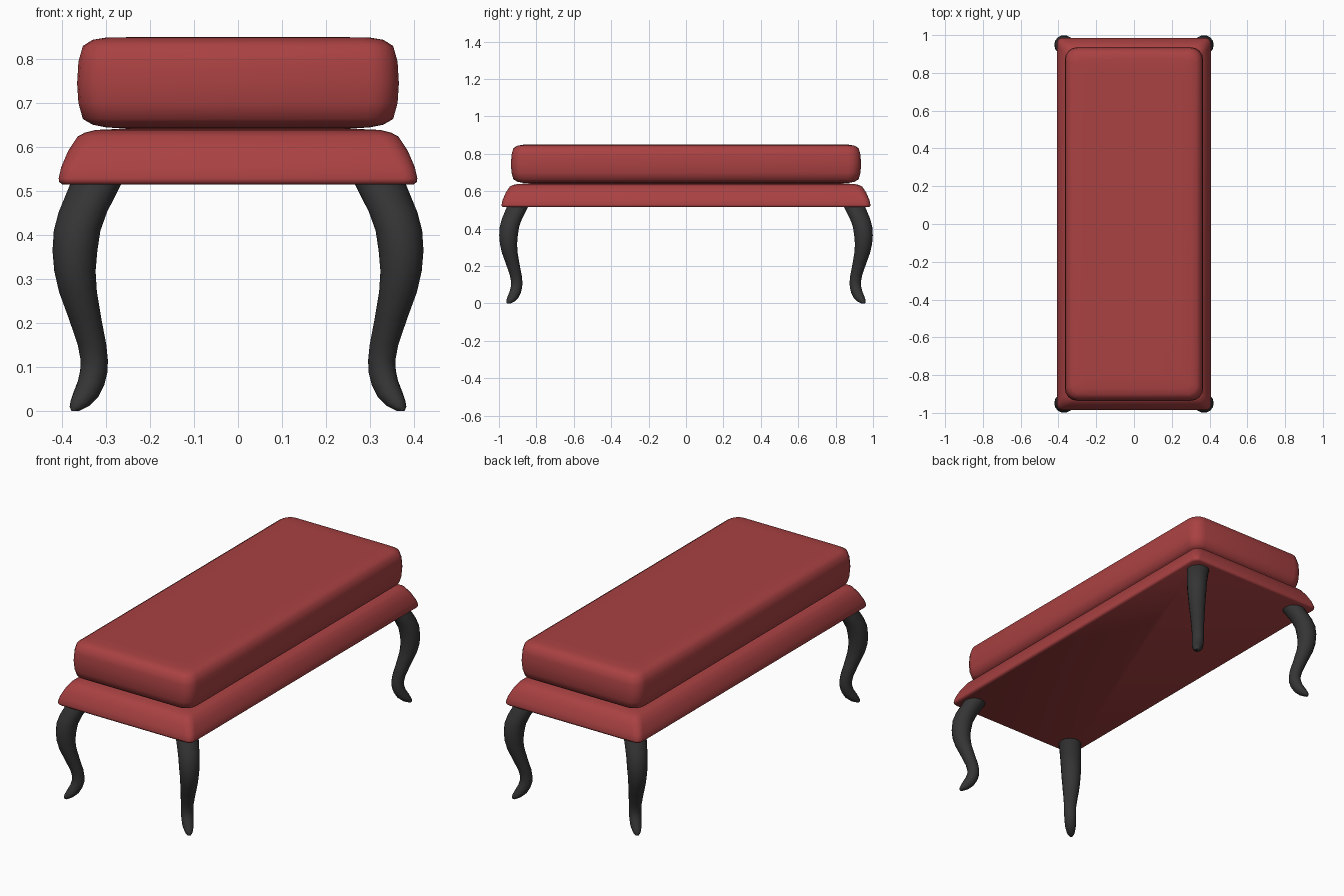
import bpy, bmesh, math

if "Cube" in bpy.data.objects:
    bpy.data.objects.remove(bpy.data.objects["Cube"])


def material(name, rgb):
    m = bpy.data.materials.new(name)
    m.diffuse_color = (*rgb, 1.0)
    m.use_nodes = True
    m.node_tree.nodes["Principled BSDF"].inputs["Base Color"].default_value = m.diffuse_color
    return m


RED = material("red upholstery", (0.40, 0.053, 0.055))
BLACK = material("black legs", (0.035, 0.035, 0.035))


def loft(name, rings, mat, sharp_angle):
    """Skin a stack of equal-length rings and cap both ends."""
    bm = bmesh.new()
    loops = [[bm.verts.new(p) for p in ring] for ring in rings]
    n = len(loops[0])
    for a, b in zip(loops, loops[1:]):
        for i in range(n):
            j = (i + 1) % n
            bm.faces.new((a[i], a[j], b[j], b[i]))
    bm.faces.new(loops[0][::-1])
    bm.faces.new(loops[-1])
    bmesh.ops.recalc_face_normals(bm, faces=bm.faces)
    for f in bm.faces:
        f.smooth = True
    me = bpy.data.meshes.new(name)
    bm.to_mesh(me)
    bm.free()
    me.set_sharp_from_angle(angle=math.radians(sharp_angle))
    me.materials.append(mat)
    ob = bpy.data.objects.new(name, me)
    bpy.context.collection.objects.link(ob)
    return ob


def rounded_rect(hx, hy, r, z, steps=4):
    pts = []
    for k, (sx, sy) in enumerate([(1, 1), (-1, 1), (-1, -1), (1, -1)]):
        for s in range(steps + 1):
            a = math.pi / 2 * (k + s / steps)
            pts.append((sx * (hx - r) + r * math.cos(a),
                        sy * (hy - r) + r * math.sin(a), z))
    return pts


def circle(x, y, z, r, tilt=0.0, n=14):
    """Ring around a leg; tilt raises the side facing the outer corner."""
    pts = []
    for i in range(n):
        a = 2 * math.pi * i / n
        c, s = math.cos(a), math.sin(a)
        pts.append((x + r * c, y + r * s, z + tilt * r * (c + s) / 1.414))
    return pts


# Cushion: (inset, z, corner radius)
cushion = [(0.12, 0.641, 0.03), (0.065, 0.645, 0.04), (0.035, 0.651, 0.05),
           (0.013, 0.664, 0.06), (0.003, 0.70, 0.065), (0, 0.745, 0.065),
           (0.003, 0.795, 0.065), (0.013, 0.83, 0.06), (0.035, 0.844, 0.05),
           (0.065, 0.849, 0.04), (0.12, 0.85, 0.03)]
loft("cushion", [rounded_rect(0.366 - i, 0.936 - i, r, z) for i, z, r in cushion],
     RED, 60)

# Flared upholstered base
base = [(0.008, 0.515, 0.025), (0.001, 0.521, 0.03), (0, 0.529, 0.03),
        (0.006, 0.555, 0.035), (0.022, 0.592, 0.04), (0.043, 0.624, 0.04),
        (0.06, 0.633, 0.04), (0.085, 0.639, 0.03), (0.13, 0.641, 0.02)]
loft("base", [rounded_rect(0.408 - i, 0.986 - i, r, z) for i, z, r in base],
     RED, 50)

# Curved legs: (x, z, radius, tilt), bowed along the corner diagonal
leg = [(0.314, 0.54, 0.058, 0), (0.324, 0.515, 0.058, 0), (0.353, 0.452, 0.055, 0),
       (0.366, 0.41, 0.053, 0), (0.371, 0.364, 0.051, 0), (0.371, 0.318, 0.047, 0),
       (0.364, 0.27, 0.043, 0), (0.348, 0.21, 0.037, 0), (0.332, 0.15, 0.0325, 0),
       (0.327, 0.115, 0.031, 0), (0.328, 0.09, 0.031, 0.1), (0.334, 0.064, 0.030, 0.2),
       (0.346, 0.037, 0.028, 0.3), (0.359, 0.017, 0.022, 0.3), (0.367, 0.007, 0.016, 0.2),
       (0.370, 0.0, 0.009, 0)]
legs = loft("legs", [circle(x, x + 0.578, z, r, t) for x, z, r, t in leg], BLACK, 60)
mirror = legs.modifiers.new("four corners", 'MIRROR')
mirror.use_axis = (True, True, False)
mirror.use_mirror_merge = False
